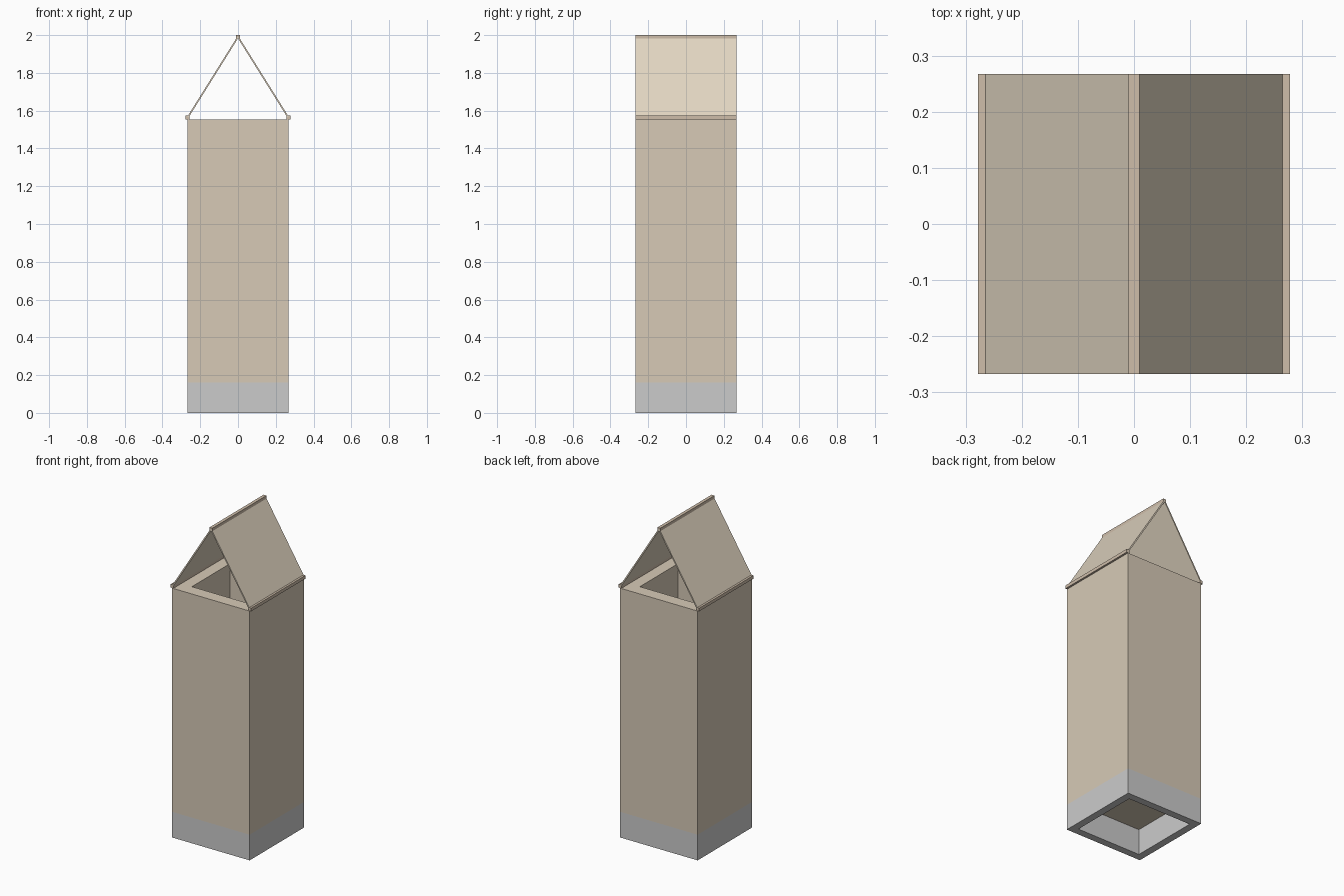
import bpy, bmesh
from mathutils import Vector

if "Cube" in bpy.data.objects:
    bpy.data.objects.remove(bpy.data.objects["Cube"])

HALF = 0.267       # half width of the tower
BASE_TOP = 0.16
BODY_TOP = 1.553


def material(name, rgb):
    m = bpy.data.materials.new(name)
    m.diffuse_color = (*rgb, 1)
    m.use_nodes = True
    m.node_tree.nodes["Principled BSDF"].inputs["Base Color"].default_value = m.diffuse_color
    return m


wood = material("wood", (0.68, 0.59, 0.47))
panel_mat = material("roof_panel", (0.75, 0.66, 0.53))
bar_mat = material("roof_bar", (0.62, 0.51, 0.40))
stone = material("stone", (0.70, 0.69, 0.67))


def add_object(name, bm, mat):
    bmesh.ops.recalc_face_normals(bm, faces=bm.faces)
    mesh = bpy.data.meshes.new(name)
    bm.to_mesh(mesh)
    bm.free()
    mesh.materials.append(mat)
    obj = bpy.data.objects.new(name, mesh)
    bpy.context.collection.objects.link(obj)
    return obj


def square_shell(name, z0, z1, wall, floor, mat):
    """Square box lofted outside and inside; floor=None leaves it open through."""
    bm = bmesh.new()
    inner = HALF - wall
    levels = [(HALF, z0), (HALF, z1), (inner, z1),
              (inner, z0 if floor is None else floor)]
    rings = [[bm.verts.new((sx * r, sy * r, z))
              for sx, sy in ((-1, -1), (1, -1), (1, 1), (-1, 1))]
             for r, z in levels]
    pairs = list(zip(rings, rings[1:]))
    if floor is None:
        pairs.append((rings[-1], rings[0]))
    else:
        bm.faces.new(rings[0])
        bm.faces.new(rings[-1])
    for a, b in pairs:
        for i in range(4):
            j = (i + 1) % 4
            bm.faces.new((a[i], a[j], b[j], b[i]))
    return add_object(name, bm, mat)


def extrude_y(name, profile, mat):
    """Extrude an x-z profile along the depth of the tower."""
    bm = bmesh.new()
    face = bm.faces.new([bm.verts.new((x, -HALF, z)) for x, z in profile])
    new = bmesh.ops.extrude_face_region(bm, geom=[face])["geom"]
    bmesh.ops.translate(bm, vec=(0, 2 * HALF, 0),
                        verts=[v for v in new if isinstance(v, bmesh.types.BMVert)])
    return add_object(name, bm, mat)


def bar(name, x, z, h=0.01):
    return extrude_y(name, [(x - h, z - h), (x + h, z - h),
                            (x + h, z + h), (x - h, z + h)], bar_mat)


# Open stone plinth and hollow wooden tower
square_shell("base_plinth", 0, BASE_TOP, 0.046, None, stone)
square_shell("tower_body", BASE_TOP, BODY_TOP, 0.08, BASE_TOP + 0.08, wood)

# Thin sloping roof panels with eave bars
for side, s in (("left", -1), ("right", 1)):
    a, b = Vector((s * 0.265, 1.566)), Vector((0, 1.99))
    d = (b - a).normalized()
    n = Vector((-d.y, d.x)) * 0.004
    extrude_y(f"roof_panel_{side}", [a - n, b - n, b + n, a + n], panel_mat)
    bar(f"eave_bar_{side}", s * 0.268, 1.564)

# Ridge bar
bar("ridge_bar", 0, 1.99)
